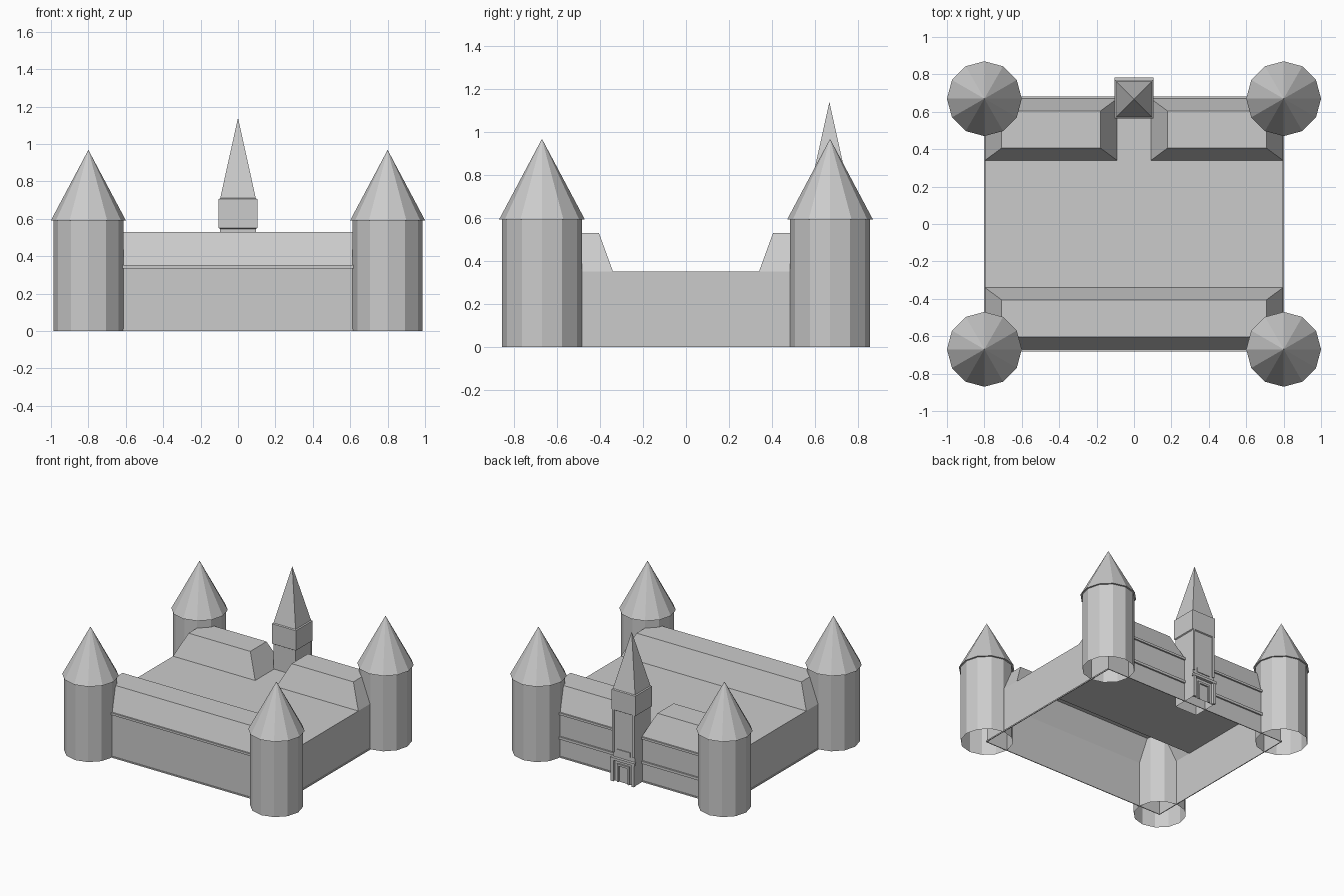
import bpy, bmesh, math

if "Cube" in bpy.data.objects:
    bpy.data.objects.remove(bpy.data.objects["Cube"])

W, D, EAVE, RIDGE = 0.797, 0.67, 0.352, 0.53


def make(name, bm):
    bmesh.ops.remove_doubles(bm, verts=bm.verts, dist=0.0001)
    bmesh.ops.recalc_face_normals(bm, faces=bm.faces)
    me = bpy.data.meshes.new(name)
    bm.to_mesh(me)
    bm.free()
    ob = bpy.data.objects.new(name, me)
    bpy.context.collection.objects.link(ob)
    return ob


def quad(bm, *pts):
    bm.faces.new([bm.verts.new(p) for p in pts])


def rect(x0, x1, y0, y1, z):
    return [(x0, y0, z), (x1, y0, z), (x1, y1, z), (x0, y1, z)]


def loft(bm, loops, cap=False):
    """Skin between successive point loops, optionally closing the last one."""
    for a, b in zip(loops, loops[1:]):
        n = len(a)
        for i in range(n):
            j = (i + 1) % n
            quad(bm, a[i], a[j], b[j], b[i])
    if cap:
        quad(bm, *loops[-1])


def box(name, x0, x1, y0, y1, z0, z1):
    bm = bmesh.new()
    quad(bm, *rect(x0, x1, y0, y1, z0))
    loft(bm, [rect(x0, x1, y0, y1, z0), rect(x0, x1, y0, y1, z1)], True)
    return make(name, bm)


# main shell: walls, flat court roof and three hipped roof blocks, open below
bm = bmesh.new()
loft(bm, [rect(-W, W, -D, D, 0), rect(-W, W, -D, D, EAVE)])
quad(bm, *rect(-W, W, -0.34, 0.34, EAVE))
quad(bm, *rect(-0.09, 0.09, 0.34, D, EAVE))
for x0, x1, y0, y1 in [(-W, W, -D, -0.34), (-W, -0.09, 0.34, D), (0.09, W, 0.34, D)]:
    loft(bm, [rect(x0, x1, y0, y1, EAVE),
              rect(x0 + 0.088, x1 - 0.088, y0 + 0.065, y1 - 0.065, RIDGE)], True)
make("keep_walls_and_roof", bm)

# eaves cornices front and back, belt course on the back
for side, label in ((-1, "front"), (1, "back")):
    y0, y1 = sorted((side * D, side * (D + 0.012)))
    box(label + "_cornice", -W, W, y0, y1, 0.335, EAVE)
box("back_belt_course", -W, W, D, D + 0.012, 0.145, 0.165)

# thin plinth round the foot of the walls
bm = bmesh.new()
e = 0.006
loft(bm, [rect(-W, W, -D, D, 0), rect(-W - e, W + e, -D - e, D + e, 0),
          rect(-W - e, W + e, -D - e, D + e, 0.01), rect(-W, W, -D, D, 0.01)])
make("plinth", bm)

# corner towers: twelve-sided shafts with overhanging conical roofs
N = 12
profile = [(0.187, 0), (0.187, 0.592), (0.2, 0.592), (0, 0.968)]
for sx in (-1, 1):
    for sy in (-1, 1):
        bm = bmesh.new()
        rings = [[(sx * 0.8 + r * math.cos(2 * math.pi * i / N),
                   sy * D + r * math.sin(2 * math.pi * i / N), z)
                  for i in range(N)] for r, z in profile[:-1]]
        loft(bm, rings)
        for i in range(N):
            quad(bm, rings[-1][i], rings[-1][(i + 1) % N], (sx * 0.8, sy * D, profile[-1][1]))
        make("corner_tower", bm)

# gate tower with belt, top cornice and spire
CY = 0.667


def square(h, z):
    return rect(-h, h, CY - h, CY + h, z)


bm = bmesh.new()
outline = [(0.095, 0), (0.095, 0.545), (0.103, 0.55), (0.103, 0.705), (0.095, 0.71)]
loops = [square(h, z) for h, z in outline]
loft(bm, loops)
for i in range(4):
    quad(bm, loops[-1][i], loops[-1][(i + 1) % 4], (0, CY, 1.14))
make("gate_tower", bm)

# raised frame on the tower's outer face
F = CY + 0.095
for s in (-1, 1):
    x0, x1 = sorted((s * 0.08, s * 0.097))
    box("tower_corner_strip", x0, x1, F, F + 0.008, 0.22, 0.55)
    # portal pilasters and door jambs
    x0, x1 = sorted((s * 0.078, s * 0.1))
    box("portal_pilaster", x0, x1, F, F + 0.02, 0, 0.165)
    x0, x1 = sorted((s * 0.04, s * 0.052))
    box("door_jamb", x0, x1, F, F + 0.012, 0, 0.125)
box("portal_lintel", -0.105, 0.105, F, F + 0.022, 0.165, 0.185)
box("door_head", -0.052, 0.052, F, F + 0.012, 0.125, 0.14)
box("wall_panel", -0.055, 0.055, F, F + 0.006, 0.215, 0.25)
